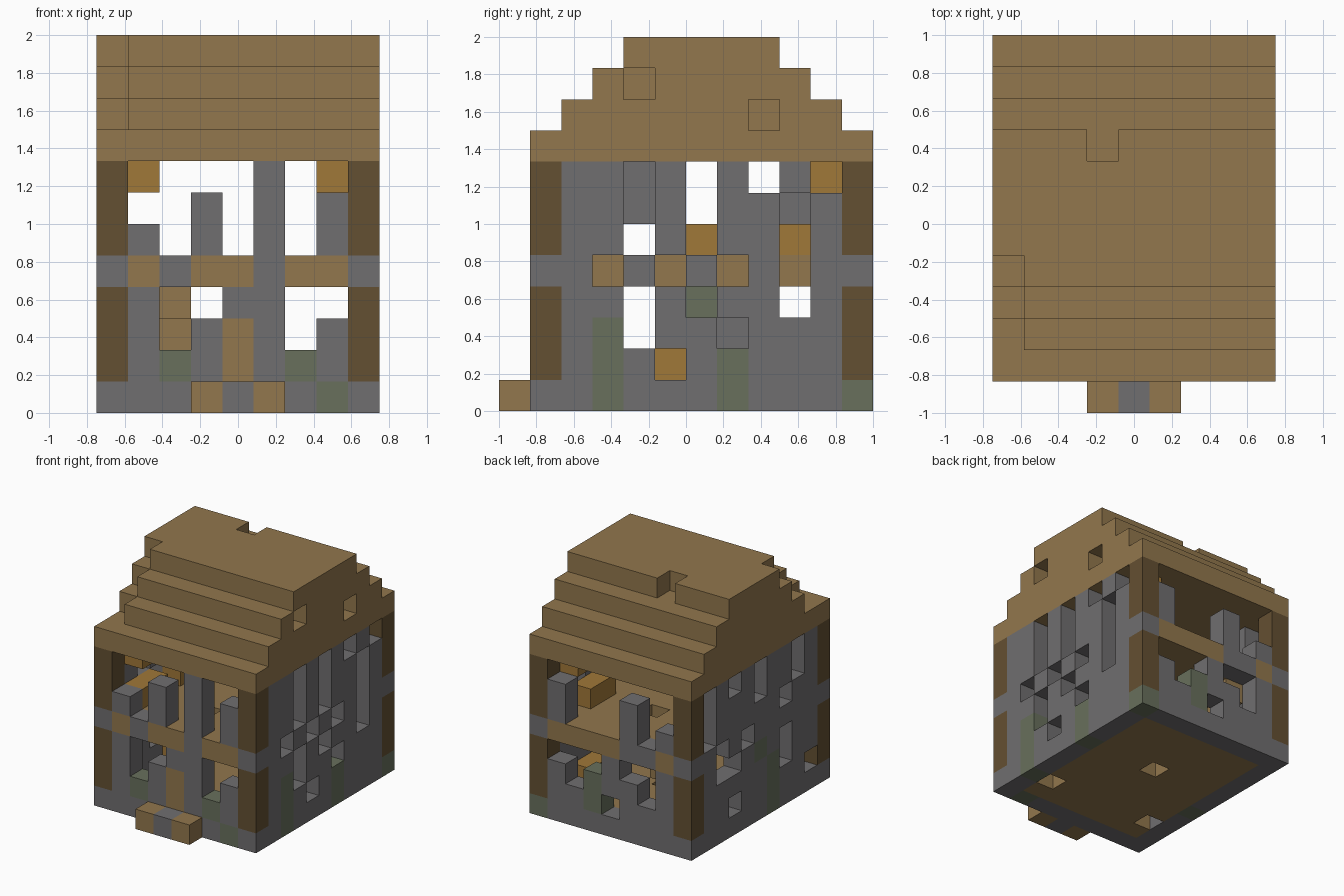
import bpy, bmesh
from mathutils import Vector

cube = bpy.data.objects.get("Cube")
if cube:
    bpy.data.objects.remove(cube)

CELL = 1 / 6
COLOURS = {
    "G": ("grey stone", (.162, .156, .160)),
    "M": ("mossy stone", (.138, .162, .107)),
    "L": ("dark log", (.127, .080, .032)),
    "B": ("oak plank", (.287, .184, .074)),
    "O": ("amber wood", (.352, .188, .040)),
}
slots = {}
materials = []
for key, (name, rgb) in COLOURS.items():
    mat = bpy.data.materials.new(name)
    mat.use_nodes = True
    mat.diffuse_color = (*rgb, 1)
    mat.node_tree.nodes["Principled BSDF"].inputs["Base Color"].default_value = (*rgb, 1)
    slots[key] = len(materials)
    materials.append(mat)

parts = {}    # part name -> {cell: colour key}
solid = set()


def put(part, cell, key):
    if key != "." and cell not in solid:
        parts.setdefault(part, {})[cell] = key
        solid.add(cell)


def wall(part, rows, place):
    """Lay rows of blocks from the ground up; place maps column, row to a cell."""
    for k, row in enumerate(rows.split()):
        for n, key in enumerate(row):
            put(part, place(n, k), key)


# Outer walls, lowest row first
wall("front_wall", """
    GGGGGGGMG
    LGMGBGMGL
    LG.GBG.GL
    LG..GG..L
    GBGBBGBBG
    LG.G.G.GL
    L..G.G.GL
    L....G..L""", lambda n, k: (n, 1, k))
wall("back_wall", """
    GGGGGGGGM
    LGGG.MGGL
    LG.GGM.GL
    LG..G...L
    GBGGBBBBG
    LG.G...GL
    L..G...GL
    L.......L""", lambda n, k: (n, 11, k))
wall("left_wall", """
    GMGGGMGGG
    GMG.GMGGG
    GM.GG.GGG
    GG.G.GG.G
    G.G.G.G.G
    GG.G.GG.G
    GG.G.GG.G
    GG.G.G.G.""", lambda n, k: (8, n + 2, k))
wall("right_wall", """
    GGGMGGGGG
    .GGMGG.GG
    GG.MGGGGG
    GG.GMG..G
    GGGGG.G.G
    GG.GGGGG.
    G.GG.GGG.
    G.GG.G.G.""", lambda n, k: (0, n + 2, k))

# Plank floors with missing boards
gaps = {"ground_floor": (0, {(4, 7), (7, 3), (1, 3)}),
        "upper_floor": (4, {(4, 3), (4, 8)})}
for part, (k, missing) in gaps.items():
    for i in range(1, 8):
        for j in range(2, 11):
            if (i, j) not in missing:
                put(part, (i, j, k), "B")

# Stepped roof, one column set back at the right end, with a few blocks missing
roof_gaps = {(3, 8, 11), (8, 4, 10), (8, 8, 9)}
for step in range(4):
    for j in range(1 + step, 12 - step):
        if step == 3 and not 4 <= j <= 8:
            continue
        for i in range(9):
            cell = (i, j, 8 + step)
            set_back = i == 0 and step > 0 and j == 1 + step
            if not set_back and cell not in roof_gaps:
                put("roof", cell, "B")

# Doorstep
for n, key in enumerate("BGB"):
    put("doorstep", (3 + n, 0, 0), key)

# Inner stairs
for n in range(3):
    put("stairs", (2, 8 + n, 1 + n), "B")

# Beds, chests and corner lamps
for i, j, k in ((1, 2, 5), (1, 5, 5), (7, 8, 5)):
    for n in range(2):
        put("beds", (i, j + n, k), "O")
for cell in ((1, 5, 1), (1, 6, 1), (7, 8, 1), (7, 9, 1)):
    put("chests", cell, "O")
for cell in ((1, 2, 7), (7, 10, 7)):
    put("corner_lamps", cell, "O")


def build(part, cells):
    """Make the exposed block faces of one part and merge the flat ones."""
    bm = bmesh.new()
    for cell, key in cells.items():
        centre = Vector(cell) + Vector((.5, .5, .5))
        for axis in range(3):
            for sign in (-1, 1):
                normal = Vector((0, 0, 0))
                normal[axis] = sign
                neighbour = tuple(int(c + d) for c, d in zip(cell, normal))
                if neighbour in solid:
                    continue
                u, v = Vector((0, 0, 0)), Vector((0, 0, 0))
                u[(axis + 1) % 3] = .5
                v[(axis + 2) % 3] = .5 * sign
                mid = centre + normal / 2
                corners = (mid - u - v, mid + u - v, mid + u + v, mid - u + v)
                face = bm.faces.new([bm.verts.new(
                    (p.x * CELL - .75, p.y * CELL - 1, p.z * CELL)) for p in corners])
                face.material_index = slots[key]
    bmesh.ops.remove_doubles(bm, verts=bm.verts, dist=.001)
    bmesh.ops.dissolve_limit(bm, angle_limit=.01, verts=bm.verts, edges=bm.edges,
                             delimit={"MATERIAL"})
    mesh = bpy.data.meshes.new(part)
    bm.to_mesh(mesh)
    bm.free()
    for mat in materials:
        mesh.materials.append(mat)
    bpy.context.collection.objects.link(bpy.data.objects.new(part, mesh))


for part, cells in parts.items():
    build(part, cells)
